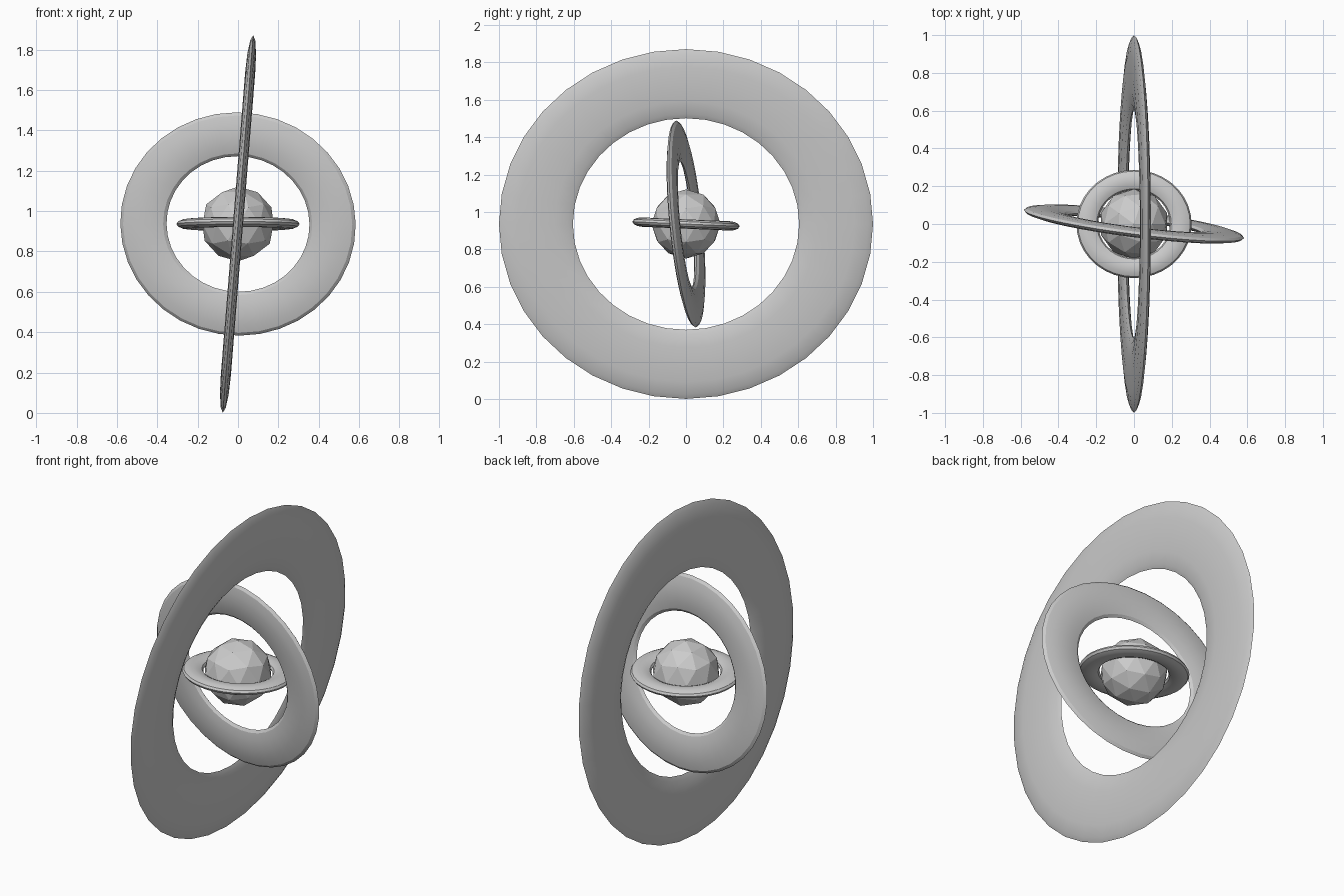
import bpy
from math import radians
from mathutils import Matrix, Euler

if "Cube" in bpy.data.objects:
    bpy.data.objects.remove(bpy.data.objects["Cube"])

CENTRE = (0, 0, 0.936)


def ring(name, outer, inner, ratio, half_thick, rot):
    """Flattened torus, slightly oval, tilted about the common centre."""
    minor = (outer - inner) / 2
    bpy.ops.mesh.primitive_torus_add(
        major_segments=36, minor_segments=12,
        major_radius=(outer + inner) / 2, minor_radius=minor)
    ob = bpy.context.object
    ob.name = name
    ob.data.transform(Matrix.Diagonal((1, ratio, half_thick / minor, 1)))
    ob.data.transform(rot)
    ob.location = CENTRE
    bpy.ops.object.shade_smooth_by_angle(angle=radians(20))
    return ob


def euler(x, y, z):
    return Euler((radians(x), radians(y), radians(z))).to_matrix().to_4x4()


# Faceted core
bpy.ops.mesh.primitive_ico_sphere_add(subdivisions=2, radius=0.185, location=CENTRE)
bpy.context.object.name = "core"

# Three nested rings: level, facing front, facing side
ring("inner_ring", 0.305, 0.19, 0.94, 0.025, euler(-2.5, 0, 0))
ring("middle_ring", 0.588, 0.357, 0.945, 0.025, euler(95.5, 0, -7.3))
ring("outer_ring", 1.0, 0.605, 0.938, 0.025,
     euler(0, 4.6, 0) @ euler(90, 0, 90))
